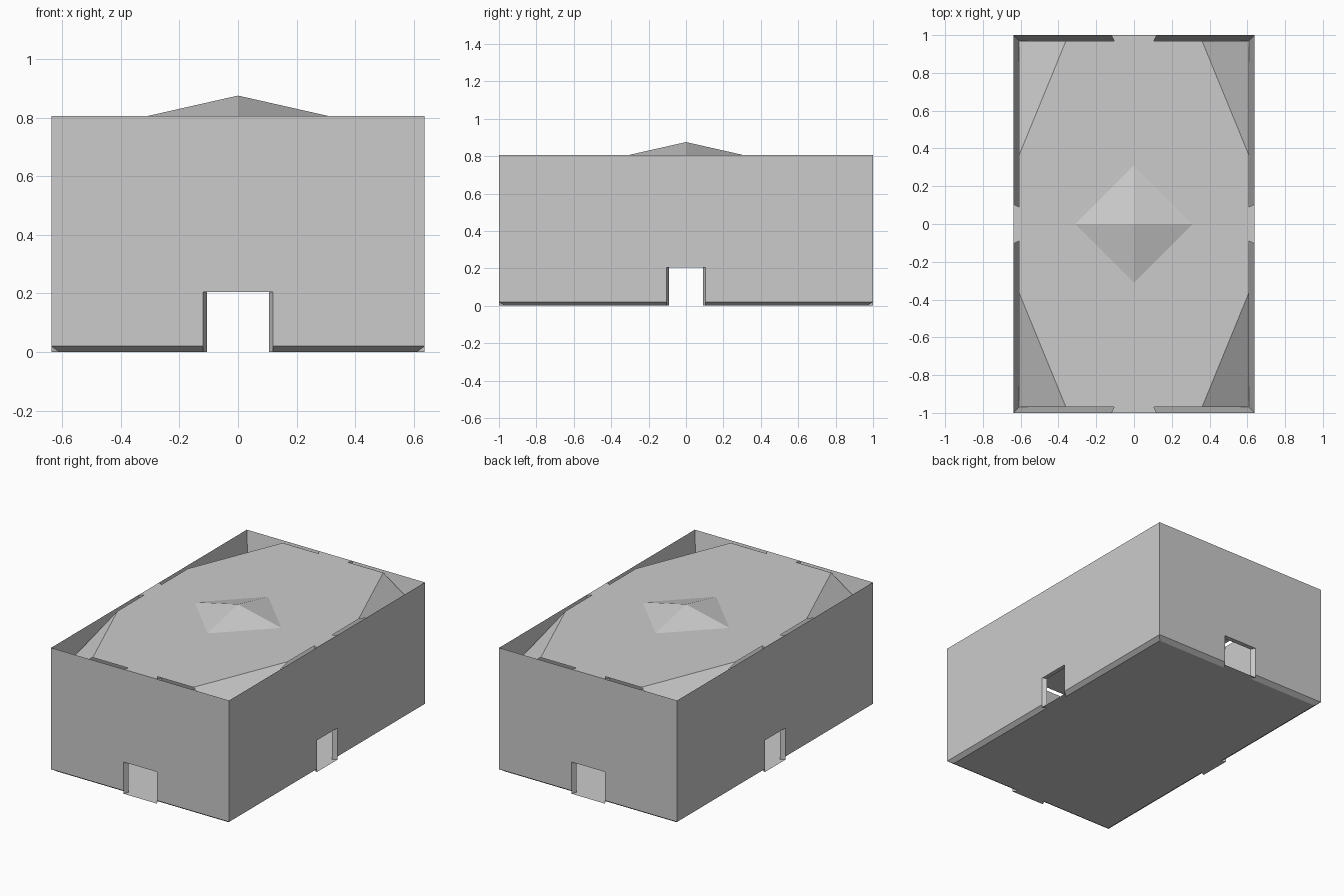
import bpy, bmesh

if "Cube" in bpy.data.objects:
    bpy.data.objects.remove(bpy.data.objects["Cube"])

OX, OY = 0.637, 1.0      # outer wall faces
IX, IY = 0.61, 0.97      # inner wall faces
TOP, LOW, LIP = 0.805, 0.635, 0.02
DOOR_H = 0.205
# doors: side axis, direction, inner half width, outer half width
DOORS = [(a, s, i, o) for a, i, o in (('y', 0.105, 0.12), ('x', 0.09, 0.105)) for s in (-1, 1)]


def place(axis, s, across, out, z):
    return (across, s * out, z) if axis == 'y' else (s * out, across, z)


def make_object(name, bm, recalc=True):
    bmesh.ops.remove_doubles(bm, verts=bm.verts, dist=1e-5)
    if recalc:
        bmesh.ops.recalc_face_normals(bm, faces=bm.faces)
    me = bpy.data.meshes.new(name)
    bm.to_mesh(me)
    bm.free()
    ob = bpy.data.objects.new(name, me)
    bpy.context.collection.objects.link(ob)
    return ob


def face(bm, pts, up=None):
    f = bm.faces.new([bm.verts.new(p) for p in pts])
    f.normal_update()
    if up is not None and f.normal.z * up < 0:
        f.normal_flip()
    return f


def add_tabs(bm, z, z_inner, z_outer, up):
    # flat tabs that reach the outer wall over each door, with side webs
    for axis, s, wi, wo in DOORS:
        i, o = (IY, OY) if axis == 'y' else (IX, OX)
        face(bm, [place(axis, s, a, b, z) for a, b in ((-wi, i), (wi, i), (wo, o), (-wo, o))], up)
        for d in (-1, 1):
            a, b = (d * wi, i), (d * wo, o)
            tip = (*a, z_inner) if z_outer is None else (*b, z_outer)
            face(bm, [place(axis, s, *p) for p in ((*a, z), (*b, z), tip)])


# Walls: bevelled foot, knife-edged top sloping inward
bm = bmesh.new()
rings = []
for x, y, z in ((OX, OY, LIP), (OX, OY, TOP), (IX, IY, LOW), (IX, IY, 0)):
    rings.append([bm.verts.new((sx * x, sy * y, z)) for sx, sy in ((-1, -1), (1, -1), (1, 1), (-1, 1))])
for k in range(4):
    a, b = rings[k], rings[(k + 1) % 4]
    for j in range(4):
        n = (j + 1) % 4
        bm.faces.new((a[j], a[n], b[n], b[j]))
walls = make_object("walls", bm)

# Doorway cutters with splayed jambs
bm = bmesh.new()
for axis, s, wi, wo in DOORS:
    i, o = (IY, OY) if axis == 'y' else (IX, OX)
    t = o - i
    w0, w1 = wi - (wo - wi), wo + (wo - wi)
    plan = ((-w0, i - t), (w0, i - t), (w1, o + t), (-w1, o + t))
    lo = [bm.verts.new(place(axis, s, *p, -0.1)) for p in plan]
    hi = [bm.verts.new(place(axis, s, *p, DOOR_H)) for p in plan]
    bm.faces.new(lo)
    bm.faces.new(hi)
    for j in range(4):
        n = (j + 1) % 4
        bm.faces.new((lo[j], lo[n], hi[n], hi[j]))
cutter = make_object("doorway_cutter", bm)
cutter.hide_render = True
mod = walls.modifiers.new("doorways", 'BOOLEAN')
mod.operation, mod.solver, mod.object = 'DIFFERENCE', 'EXACT', cutter
bpy.context.view_layer.objects.active = walls
bpy.ops.object.modifier_apply(modifier=mod.name)
bpy.data.objects.remove(cutter)

# Floor sheet
bm = bmesh.new()
face(bm, [(-IX, -IY, 0), (IX, -IY, 0), (IX, IY, 0), (-IX, IY, 0)], -1)
add_tabs(bm, 0, None, LIP, -1)
make_object("floor", bm, False)

# Roof sheet: octagon with a low pyramid and four folded-down corners
bm = bmesh.new()
CX = CY = 0.36
R, APEX = 0.31, 0.875
for sx in (-1, 1):
    for sy in (-1, 1):
        px, py = (sx * R, 0, TOP), (0, sy * R, TOP)
        ax, ay = (sx * IX, sy * CY, TOP), (sx * CX, sy * IY, TOP)
        face(bm, [px, (sx * IX, 0, TOP), ax, ay, (0, sy * IY, TOP), py], 1)
        face(bm, [px, py, (0, 0, APEX)], 1)
        face(bm, [ax, ay, (sx * IX, sy * IY, LOW)], 1)
add_tabs(bm, TOP, LOW, None, 1)
make_object("roof", bm, False)
